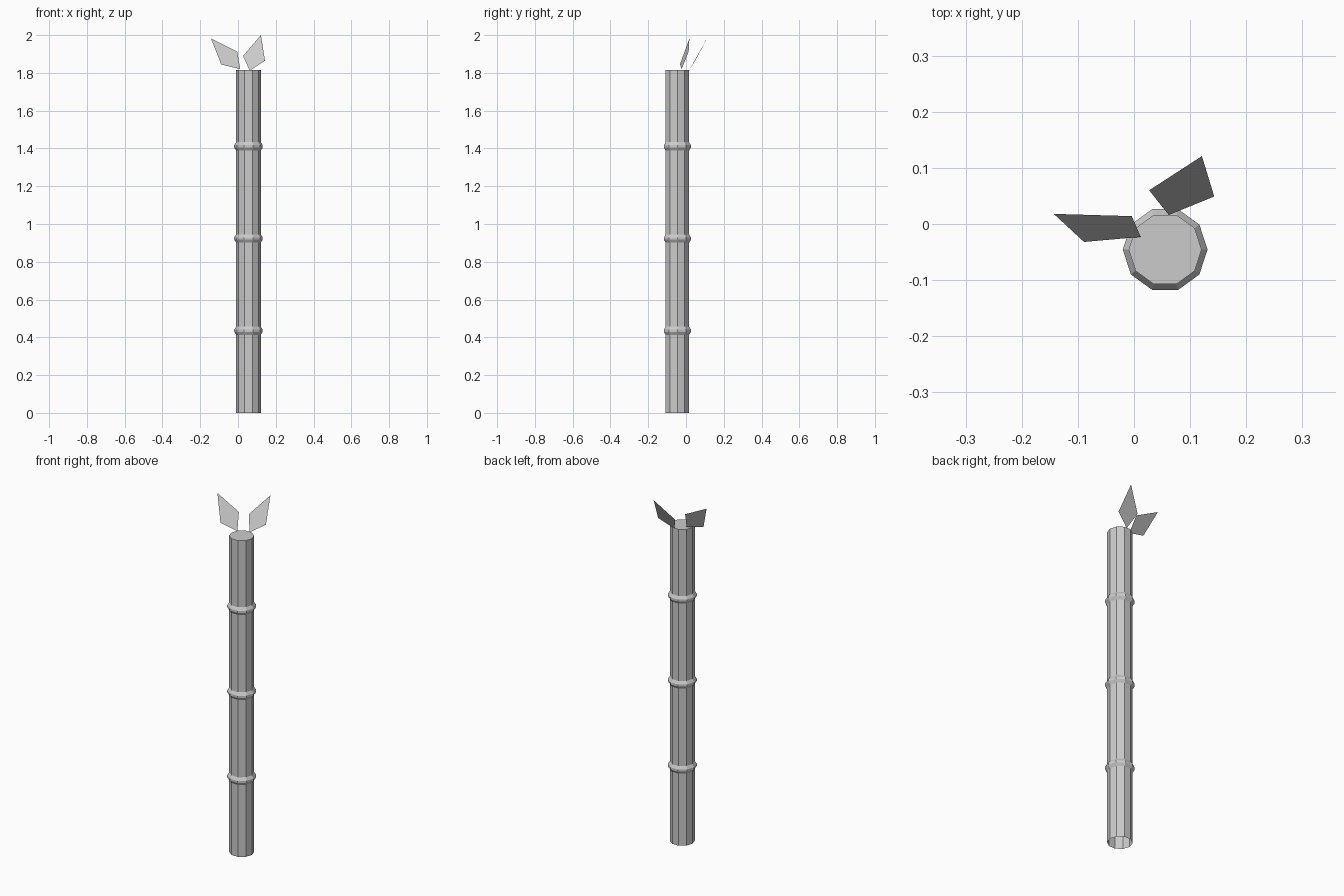
import bpy, bmesh
from math import cos, sin, tau

if "Cube" in bpy.data.objects:
    bpy.data.objects.remove(bpy.data.objects["Cube"])

CX, CY, SIDES = 0.0555, -0.0455, 10
R, R_NODE, TOP = 0.065, 0.0755, 1.815


def make_object(name, bm):
    mesh = bpy.data.meshes.new(name)
    bm.to_mesh(mesh)
    bm.free()
    obj = bpy.data.objects.new(name, mesh)
    bpy.context.collection.objects.link(obj)
    return obj


# Stalk: ten-sided tube with three swollen joints, capped top, open bottom
profile = [(R, 0)]
for z in (0.435, 0.923, 1.411):
    profile += [(R, z - 0.022), (R_NODE, z - 0.006), (R_NODE, z + 0.006), (R, z + 0.022)]
profile.append((R, TOP))

bm = bmesh.new()
rings = [[bm.verts.new((CX + r * cos(tau * i / SIDES), CY + r * sin(tau * i / SIDES), z))
          for i in range(SIDES)] for r, z in profile]
for low, high in zip(rings, rings[1:]):
    for i in range(SIDES):
        j = (i + 1) % SIDES
        bm.faces.new((low[i], low[j], high[j], high[i]))
bm.faces.new(rings[-1])
make_object("stalk", bm)

# Leaves: single kite-shaped blades, listed from base around to the inner edge
leaves = {
    "left_leaf": [(0.012, -0.023, 1.82), (-0.004, 0.014, 1.912),
                  (-0.143, 0.018, 1.982), (-0.089, -0.032, 1.845)],
    "right_leaf": [(0.062, 0.016, 1.812), (0.143, 0.049, 1.865),
                   (0.121, 0.121, 2.0), (0.027, 0.060, 1.89)],
}
for name, points in leaves.items():
    bm = bmesh.new()
    bm.faces.new([bm.verts.new(p) for p in points])
    make_object(name, bm)
